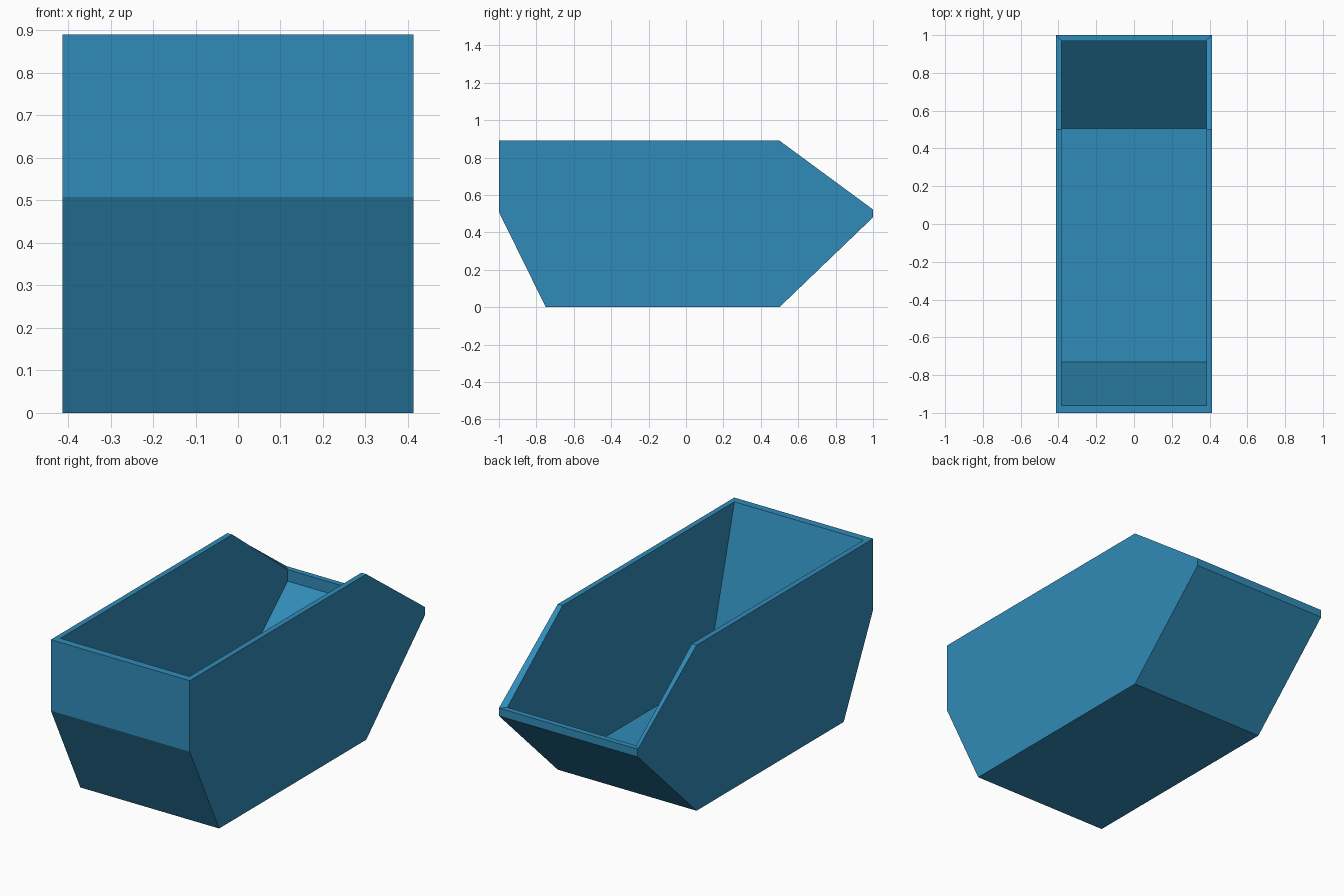
import bpy, bmesh

if "Cube" in bpy.data.objects:
    bpy.data.objects.remove(bpy.data.objects["Cube"])

OUT_X, IN_X = 0.413, 0.384   # half widths outside and inside

# Side profiles (y, z): the first four points are the open rim, front to back
outer = [(-1, 0.89), (0.5, 0.89), (1, 0.522),
         (1, 0.48), (0.5, 0), (-0.75, 0), (-1, 0.508)]
inner = [(-0.96, 0.89), (0.5, 0.89), (0.97, 0.522),
         (0.97, 0.46), (0.505, 0.045), (-0.73, 0.045)]

bm = bmesh.new()


def loop(profile, x):
    return [bm.verts.new((x, y, z)) for y, z in profile]


def skin(left, right):
    """Side panels plus the strips joining them, leaving the rim open."""
    bm.faces.new(left)
    bm.faces.new(right)
    n = len(left)
    for i in range(2, n):
        j = (i + 1) % n
        bm.faces.new((left[i], left[j], right[j], right[i]))


# Outer shell and inner cavity
ol, orr = loop(outer, -OUT_X), loop(outer, OUT_X)
il, ir = loop(inner, -IN_X), loop(inner, IN_X)
skin(ol, orr)
skin(il, ir)

# Rim joining outside to inside
for o, i in ((ol, il), (orr, ir)):
    for k in range(2):
        bm.faces.new((o[k], o[k + 1], i[k + 1], i[k]))
for k in (0, 2):
    bm.faces.new((ol[k], orr[k], ir[k], il[k]))

bmesh.ops.recalc_face_normals(bm, faces=bm.faces)
mesh = bpy.data.meshes.new("open_bin")
bm.to_mesh(mesh)
bm.free()

blue = bpy.data.materials.new("blue plastic")
blue.diffuse_color = (0.03, 0.26, 0.48, 1)
blue.use_nodes = True
blue.node_tree.nodes["Principled BSDF"].inputs["Base Color"].default_value = blue.diffuse_color
mesh.materials.append(blue)
bpy.context.collection.objects.link(bpy.data.objects.new("open_bin", mesh))
